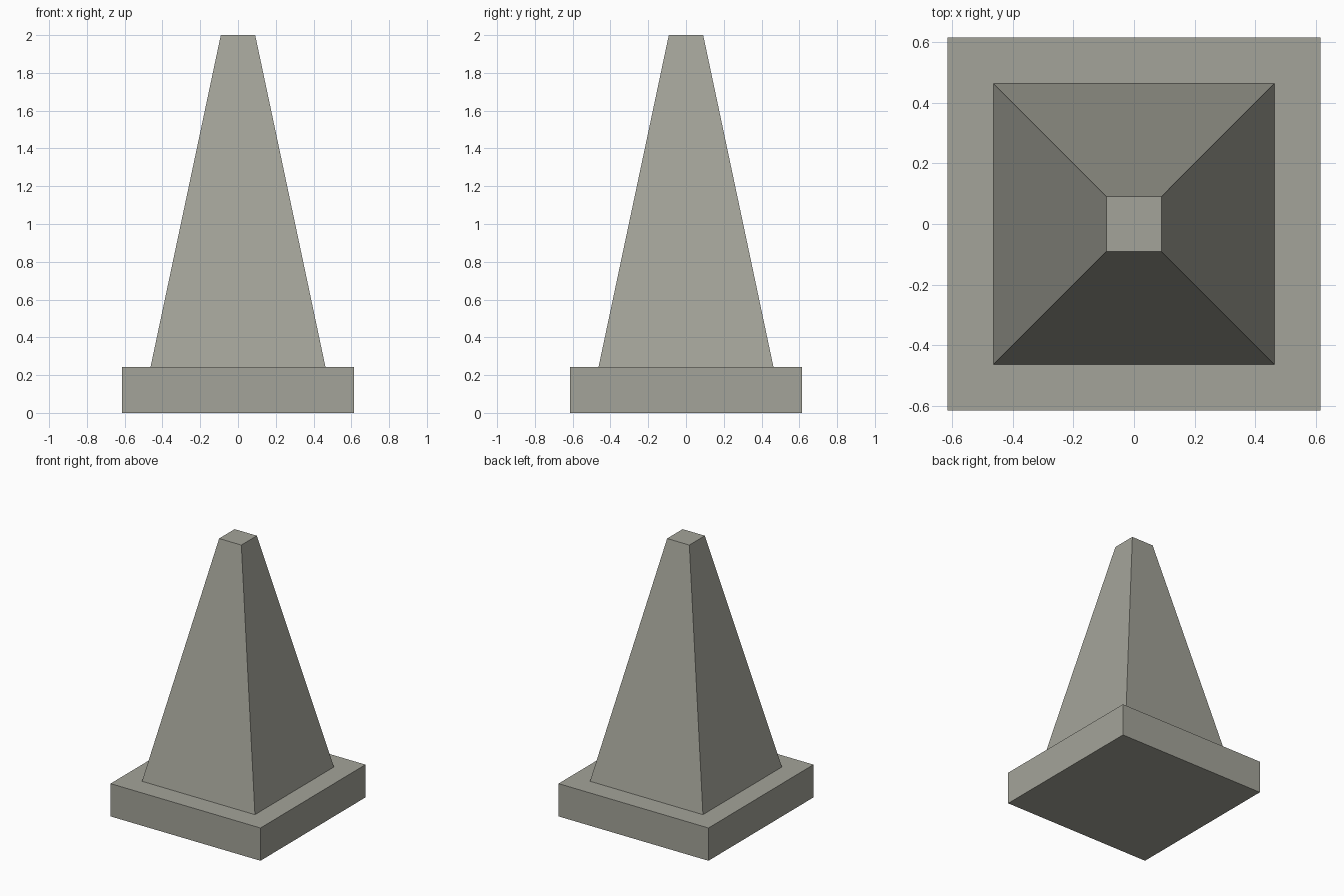
import bpy
import math

if "Cube" in bpy.data.objects:
    bpy.data.objects.remove(bpy.data.objects["Cube"])

stone = bpy.data.materials.new("grey_stone")
stone.diffuse_color = (0.37, 0.37, 0.32, 1)
stone.use_nodes = True
stone.node_tree.nodes["Principled BSDF"].inputs["Base Color"].default_value = stone.diffuse_color


def square_frustum(name, half_bottom, half_top, z0, z1):
    """Four-sided block, optionally tapered, aligned to the axes."""
    r = math.sqrt(2)
    bpy.ops.mesh.primitive_cone_add(
        vertices=4, radius1=half_bottom * r, radius2=half_top * r,
        depth=z1 - z0, location=(0, 0, (z0 + z1) / 2),
        rotation=(0, 0, math.pi / 4))
    obj = bpy.context.object
    bpy.ops.object.transform_apply(location=True, rotation=True, scale=True)
    obj.name = name
    obj.data.materials.append(stone)
    return obj


# Flat square plinth
square_frustum("base_plinth", 0.615, 0.615, 0.0, 0.243)
# Tapered body with a small flat top
square_frustum("tapered_body", 0.463, 0.091, 0.243, 2.0)
